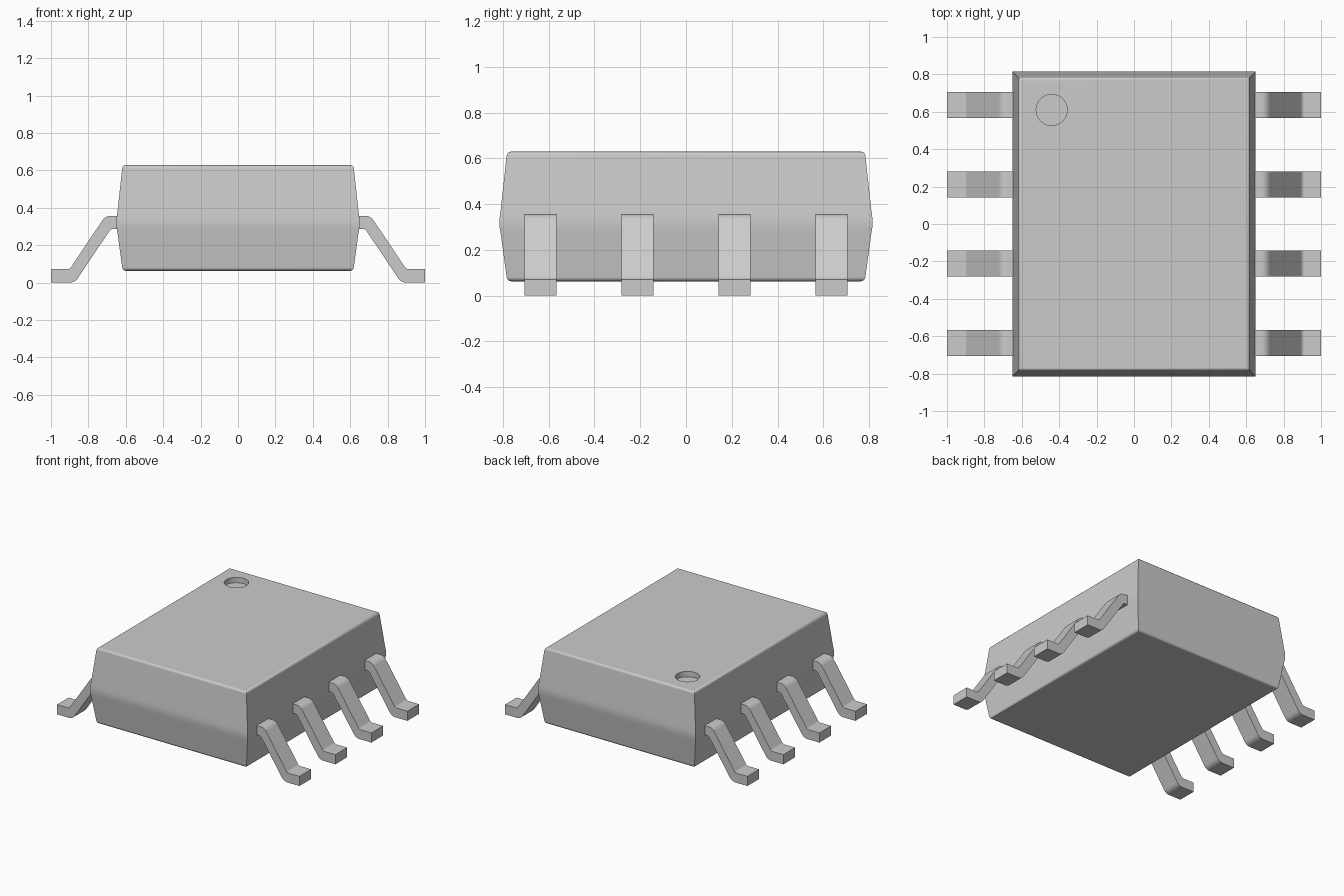
import bpy
import bmesh
import math
from mathutils import Vector

if "Cube" in bpy.data.objects:
    bpy.data.objects.remove(bpy.data.objects["Cube"])

# One plain grey for every part
grey = bpy.data.materials.new("plain grey")
grey.use_nodes = True
colour = (0.6, 0.6, 0.6, 1)
grey.diffuse_color = colour
grey.node_tree.nodes["Principled BSDF"].inputs["Base Color"].default_value = colour


def make_object(name, bm):
    bmesh.ops.recalc_face_normals(bm, faces=bm.faces)
    mesh = bpy.data.meshes.new(name)
    bm.to_mesh(mesh)
    bm.free()
    mesh.materials.append(grey)
    obj = bpy.data.objects.new(name, mesh)
    bpy.context.collection.objects.link(obj)
    return obj


def finish(obj):
    """Smooth shading that keeps flat faces flat and corners sharp."""
    bpy.ops.object.select_all(action="DESELECT")
    obj.select_set(True)
    bpy.context.view_layer.objects.active = obj
    bpy.ops.object.shade_smooth_by_angle(angle=math.radians(35))
    normals = obj.modifiers.new("even_normals", "WEIGHTED_NORMAL")
    normals.keep_sharp = True


# Body: rectangular rings with rounded rims and a softly bulging waist
BOTTOM, WAIST, TOP = 0.063, 0.32, 0.63
profile = [(0.05, BOTTOM), (0.04, BOTTOM + 0.003), (0.034, BOTTOM + 0.009),
           (0.031, BOTTOM + 0.018), (0.006, 0.265), (0.001, 0.295), (0, WAIST),
           (0.001, 0.345), (0.005, 0.375), (0.031, TOP - 0.018),
           (0.034, TOP - 0.009), (0.04, TOP - 0.003), (0.05, TOP)]
bm = bmesh.new()
rings = []
for inset, z in profile:
    hx, hy = 0.65 - inset, 0.815 - inset
    rings.append([bm.verts.new((sx * hx, sy * hy, z))
                  for sx, sy in ((1, 1), (-1, 1), (-1, -1), (1, -1))])
for low, high in zip(rings, rings[1:]):
    for i in range(4):
        j = (i + 1) % 4
        bm.faces.new((low[i], low[j], high[j], high[i]))
bm.faces.new(rings[0])
bm.faces.new(rings[-1])
body = make_object("body", bm)

# Round corner dimple sunk into the top
DEPTH = 0.04
bm = bmesh.new()
bmesh.ops.create_cone(bm, cap_ends=True, segments=48, radius1=0.083,
                      radius2=0.083, depth=2 * DEPTH)
bmesh.ops.translate(bm, verts=bm.verts, vec=(-0.44, 0.61, TOP))
cutter = make_object("dimple_cutter", bm)
cutter.hide_render = True
cut = body.modifiers.new("dimple", "BOOLEAN")
cut.operation = "DIFFERENCE"
cut.solver = "EXACT"
cut.object = cutter
bpy.context.view_layer.objects.active = body
bpy.ops.object.modifier_apply(modifier=cut.name)
bpy.data.objects.remove(cutter)
finish(body)

# Legs: bent strip outline with a bend radius at each of four corners
outline = [(0.62, 0.357), (0.709, 0.357), (0.9, 0.072), (1, 0.072),
           (1, 0), (0.872, 0), (0.68, 0.287), (0.62, 0.287)]
bends = {1: 0.03, 2: 0.014, 5: 0.03, 6: 0.014}


def rounded(points):
    result = []
    for i, p in enumerate(points):
        p = Vector(p)
        if i not in bends:
            result.append(p)
            continue
        a = p + (Vector(points[i - 1]) - p).normalized() * bends[i]
        b = p + (Vector(points[i + 1]) - p).normalized() * bends[i]
        for step in range(6):
            t = step / 5
            result.append(a * (1 - t) ** 2 + p * 2 * t * (1 - t) + b * t ** 2)
    return result


def make_leg(name, side, y):
    bm = bmesh.new()
    strip = bm.faces.new([bm.verts.new((side * p.x, y - 0.069, p.y))
                          for p in rounded(outline)])
    grown = bmesh.ops.extrude_face_region(bm, geom=[strip], use_keep_orig=True)
    moved = [v for v in grown["geom"] if isinstance(v, bmesh.types.BMVert)]
    bmesh.ops.translate(bm, verts=moved, vec=(0, 0.138, 0))
    finish(make_object(name, bm))


for side, label in ((1, "left"), (-1, "right")):
    for n in range(4):
        make_leg(f"{label}_leg_{n + 1}", side, (n - 1.5) * 0.424)
